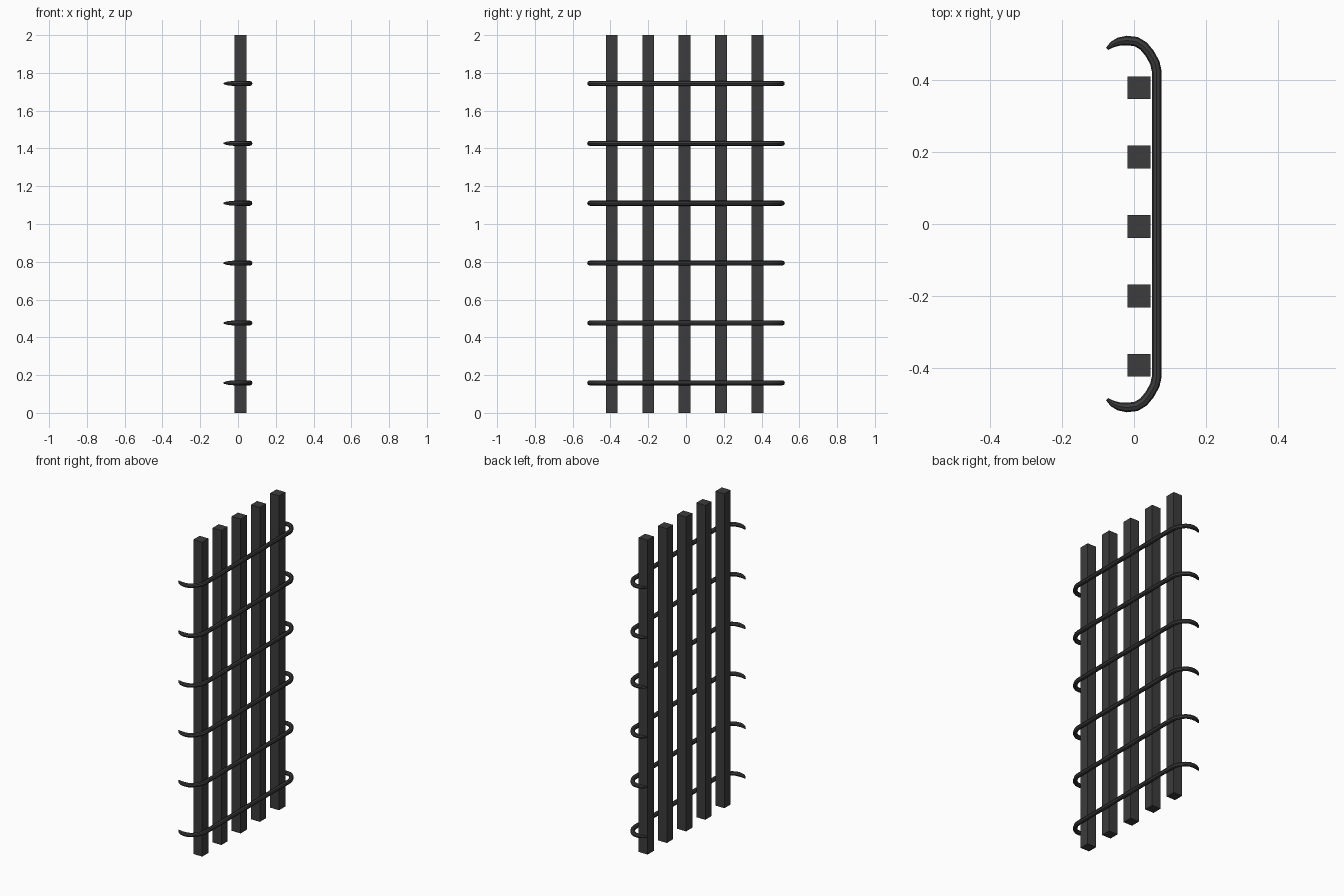
import bpy

cube = bpy.data.objects.get("Cube")
if cube:
    bpy.data.objects.remove(cube, do_unlink=True)

iron = bpy.data.materials.new("dark_iron")
iron.use_nodes = True
colour = (0.045, 0.045, 0.045, 1)
iron.diffuse_color = colour
shader = iron.node_tree.nodes["Principled BSDF"]
shader.inputs["Base Color"].default_value = colour
shader.inputs["Roughness"].default_value = 0.6


def add_bar(i):
    """Square upright bar."""
    bpy.ops.mesh.primitive_cube_add(size=1, location=(0.014, -0.393 + 0.193 * i, 1))
    bar = bpy.context.object
    bar.name = f"upright_bar_{i + 1}"
    bar.scale = (0.063, 0.063, 2)
    bpy.ops.object.transform_apply(location=False, rotation=False, scale=True)
    bar.data.materials.append(iron)


# Half of a crossrod, from the straight run to the tapered hook tip: x, y, radius
HOOK = [(0.063, 0.425, 1), (0.058, 0.448, 1), (0.043, 0.475, 1),
        (0.026, 0.495, 1), (0.006, 0.507, 1), (-0.02, 0.51, 0.98),
        (-0.042, 0.507, 0.85), (-0.06, 0.499, 0.65), (-0.075, 0.487, 0.3)]


def add_rod(i):
    """Round crossrod with a hook at both ends."""
    path = [(x, -y, r) for x, y, r in reversed(HOOK)] + HOOK
    curve = bpy.data.curves.new(f"crossrod_{i + 1}", "CURVE")
    curve.dimensions = "3D"
    curve.bevel_depth = 0.0135
    curve.bevel_resolution = 2
    curve.use_fill_caps = True
    spline = curve.splines.new("POLY")
    spline.points.add(len(path) - 1)
    for point, (x, y, r) in zip(spline.points, path):
        point.co = (x, y, 0, 1)
        point.radius = r
    curve.materials.append(iron)
    rod = bpy.data.objects.new(f"crossrod_{i + 1}", curve)
    rod.location.z = 0.159 + 0.317 * i
    bpy.context.collection.objects.link(rod)
    bpy.ops.object.select_all(action="DESELECT")
    rod.select_set(True)
    bpy.context.view_layer.objects.active = rod
    bpy.ops.object.convert(target="MESH")
    bpy.ops.object.shade_smooth_by_angle()


for n in range(5):
    add_bar(n)
for n in range(6):
    add_rod(n)
